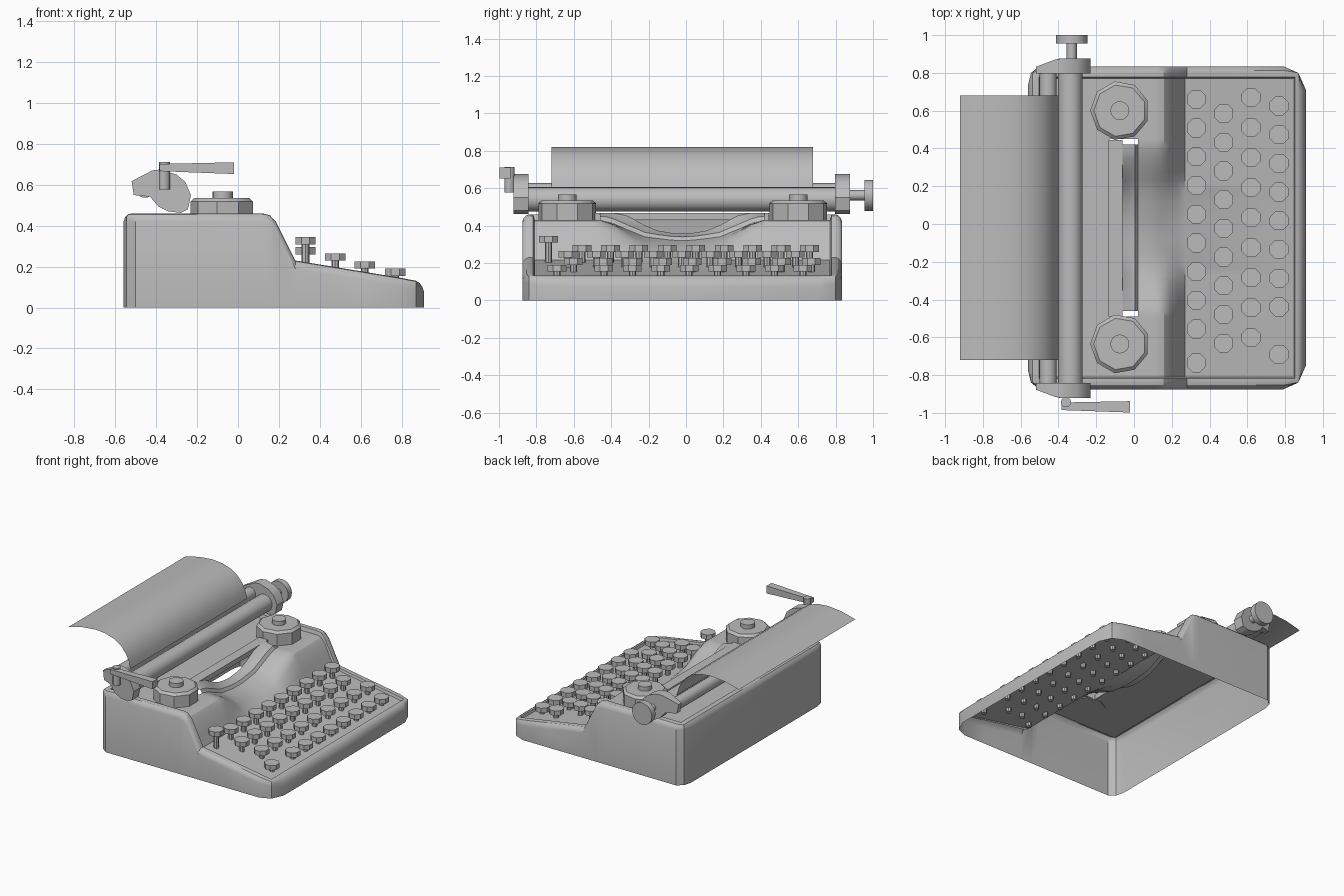
import bpy, bmesh, math
from mathutils import Vector, Matrix

if "Cube" in bpy.data.objects:
    bpy.data.objects.remove(bpy.data.objects["Cube"], do_unlink=True)

grey = bpy.data.materials.new("plain grey")
grey.use_nodes = True
GREY = (0.5, 0.5, 0.5, 1)
grey.diffuse_color = GREY
grey.node_tree.nodes["Principled BSDF"].inputs["Base Color"].default_value = GREY
parts = []
MID = -0.02  # centre line of the case in y


def add(name, bm, recalc=True):
    if recalc:
        bmesh.ops.recalc_face_normals(bm, faces=bm.faces)
    mesh = bpy.data.meshes.new(name)
    bm.to_mesh(mesh)
    bm.free()
    mesh.materials.append(grey)
    ob = bpy.data.objects.new(name, mesh)
    bpy.context.collection.objects.link(ob)
    parts.append(ob)
    return ob


def cylinder(name, start, end, r, sides=20, turn=0.0, r2=None):
    a, b = Vector(start), Vector(end)
    rot = (b - a).to_track_quat('Z', 'Y').to_matrix().to_4x4()
    bm = bmesh.new()
    bmesh.ops.create_cone(bm, cap_ends=True, segments=sides, radius1=r,
                          radius2=r if r2 is None else r2, depth=(b - a).length,
                          matrix=Matrix.Translation((a + b) / 2) @ rot @ Matrix.Rotation(turn, 4, 'Z'))
    return add(name, bm)


def loft(name, rows, closed=False):
    bm = bmesh.new()
    grid = [[bm.verts.new(p) for p in row] for row in rows]
    for low, high in zip(grid, grid[1:]):
        n = len(low)
        for i in range(n if closed else n - 1):
            j = (i + 1) % n
            bm.faces.new((low[i], low[j], high[j], high[i]))
    return add(name, bm)


def along(points, x):
    for (x0, z0), (x1, z1) in zip(points, points[1:]):
        if x <= x1:
            t = max(0, (x - x0) / (x1 - x0))
            return z0 + (z1 - z0) * t
    return points[-1][1]


# Case: rounded plan outline, raised to the side profile, rim turned in
rim = [(-0.56, 0.46), (0.12, 0.46), (0.155, 0.452), (0.185, 0.42),
       (0.28, 0.23), (0.86, 0.135), (0.91, 0.115)]
half = [(-0.56, 0), (-0.56, 0.76), (-0.545, 0.82), (-0.5, 0.855), (-0.2, 0.855),
        (0.12, 0.855), (0.155, 0.855), (0.185, 0.855), (0.28, 0.855), (0.6, 0.855),
        (0.79, 0.855), (0.87, 0.82), (0.91, 0.73), (0.91, 0)]
outline = half + [(x, -y) for x, y in half[-2:0:-1]]


def ring(inset, drop):
    row = []
    for x, y in outline:
        xi = min(max(x, -0.56 + inset), 0.91 - inset)
        yi = min(max(y, inset - 0.855), 0.855 - inset)
        row.append((xi, yi + MID, along(rim, xi) - drop))
    return row


loft("case_shell", [[(x, y + MID, 0) for x, y in outline], ring(0, 0.04), ring(0.008, 0.018),
                    ring(0.022, 0.004), ring(0.04, 0), ring(0.058, 0.002), ring(0.066, 0.03)], True)

# Cover panel: deck, scooped front slope and keyboard bed
bed = [(-0.5, 0.43), (0.13, 0.43), (0.16, 0.42), (0.19, 0.385), (0.27, 0.215), (0.85, 0.115)]
scoop = [(0.02, 0.32), (0.1, 0.295), (0.19, 0.25), (0.27, 0.215)]
dip = [(0, 1), (0.06, 0.98), (0.2, 0.82), (0.3, 0.45), (0.37, 0.17), (0.44, 0)]
ys = [0.79, 0.6, 0.47, 0.44, 0.41, 0.37, 0.3, 0.25, 0.2, 0.13, 0.06]
ys = ys + [0] + [-y for y in reversed(ys)]


def panel(x, y):
    z, w = along(bed, x), along(dip, abs(y))
    return (x, y + MID, z + (along(scoop, x) - z) * w if 0.02 <= x < 0.27 else z)


slope = [0.02, 0.06, 0.1, 0.13, 0.16, 0.19, 0.23, 0.27, 0.85]
loft("front_cover", [[panel(x, y) for y in ys] for x in slope])
loft("rear_deck", [[panel(x, y) for y in (-0.79, 0.79)] for x in (-0.5, -0.13)])
for s, name in ((1, "left"), (-1, "right")):
    loft(name + "_deck", [[panel(x, s * y) for y in (0.47, 0.79)] for x in (-0.13, 0.02)])

# Curved guard inside the scoop and the bar between the spools
inner = [y for y in ys if abs(y) < 0.45]
loft("type_guard", [[(x, y + MID, top - 0.11 * along(dip, abs(y) * spread)) for y in inner]
                    for x, top, spread in ((0.02, 0.43, 1), (0.005, 0.45, 1.05), (-0.02, 0.455, 1.1),
                                           (-0.06, 0.467, 1.3))])


def prism(name, points, depths):
    """Side-view polygon with a pair of y limits given for each x"""
    bm = bmesh.new()
    sides = [[bm.verts.new((x, depths(x)[k], z)) for x, z in points] for k in (0, 1)]
    for side in sides:
        bm.faces.new(side)
    n = len(points)
    for i in range(n):
        j = (i + 1) % n
        bm.faces.new((sides[0][i], sides[0][j], sides[1][j], sides[1][i]))
    return add(name, bm)


prism("ribbon_bar", [(-0.135, 0.43), (-0.06, 0.43), (-0.06, 0.467), (-0.135, 0.467)],
      lambda x: (-0.49, 0.445))

# Ribbon spool covers
for y, name in ((0.6, "left"), (-0.635, "right")):
    flat = math.pi / 2 + math.pi / 9
    for label, z0, z1, r, r2 in (("_spool_cover", 0.425, 0.518, 0.157, 0.157),
                                 ("_spool_bevel", 0.518, 0.535, 0.157, 0.138)):
        cylinder(name + label, (-0.075, y, z0), (-0.075, y, z1), r, 9, flat, r2)
    cylinder(name + "_spool_nut", (-0.075, y, 0.53), (-0.075, y, 0.567), 0.05, 16)

# Carriage: rollers, tapered end plates, knob
cylinder("platen_roller", (-0.337, -0.85, 0.54), (-0.337, 0.81, 0.54), 0.065, 24)
cylinder("paper_rod", (-0.455, -0.85, 0.582), (-0.455, 0.81, 0.582), 0.045, 20)
plate = [(-0.52, 0.618), (-0.51, 0.55), (-0.43, 0.542), (-0.39, 0.495), (-0.34, 0.47),
         (-0.28, 0.463), (-0.245, 0.48), (-0.23, 0.55), (-0.258, 0.615), (-0.3, 0.65),
         (-0.38, 0.675), (-0.42, 0.67)]
taper = [(-0.52, 0.035), (-0.4, 0.08), (0, 0.08)]
prism("left_end_plate", plate, lambda x: (0.797, 0.797 + along(taper, x)))
prism("right_end_plate", plate, lambda x: (-0.842, -0.842 - along(taper, x)))
cylinder("knob_shaft", (-0.33, 0.87, 0.562), (-0.33, 0.96, 0.562), 0.027, 16)
cylinder("platen_knob", (-0.33, 0.955, 0.562), (-0.33, 1.0, 0.562), 0.083, 20)

# Carriage return lever
cylinder("lever_post", (-0.36, -0.943, 0.578), (-0.36, -0.943, 0.712), 0.027, 12)
prism("return_lever", [(-0.385, 0.667), (-0.02, 0.653), (-0.02, 0.71), (-0.385, 0.702)],
      lambda x: (-0.985, -0.945) if x < -0.2 else (-0.998, -0.938))

# Sheet of paper curving backwards
curl = [(-0.4, 0.6), (-0.412, 0.65), (-0.435, 0.7), (-0.475, 0.75), (-0.535, 0.79),
        (-0.61, 0.813), (-0.69, 0.82), (-0.8, 0.81), (-0.92, 0.78)]
loft("paper_sheet", [[(x, y, z) for y in (-0.72, 0.68)] for x, z in curl])


# Keys
def key(name, x, y, top):
    cylinder(name + "_cap", (x, y, top - 0.036), (x, y, top), 0.054, 8, math.pi / 8)
    cylinder(name + "_stem", (x, y, along(bed, x) - 0.03), (x, y, top - 0.03), 0.019, 8)


for r, (x, top, first, step, count) in enumerate(((0.33, 0.295, 0.66, 0.152, 9),
                                                  (0.475, 0.265, 0.585, 0.152, 9),
                                                  (0.62, 0.226, 0.67, 0.159, 9),
                                                  (0.768, 0.19, 0.625, 0.152, 8))):
    for i in range(count):
        key(f"key_{r + 1}_{i + 1}", x, first - i * step, top)
key("tall_key", 0.33, -0.735, 0.345)
key("corner_key", 0.768, -0.69, 0.19)

bpy.ops.object.select_all(action='DESELECT')
for ob in parts:
    ob.select_set(True)
bpy.context.view_layer.objects.active = parts[0]
bpy.ops.object.shade_smooth_by_angle(angle=math.radians(30))
